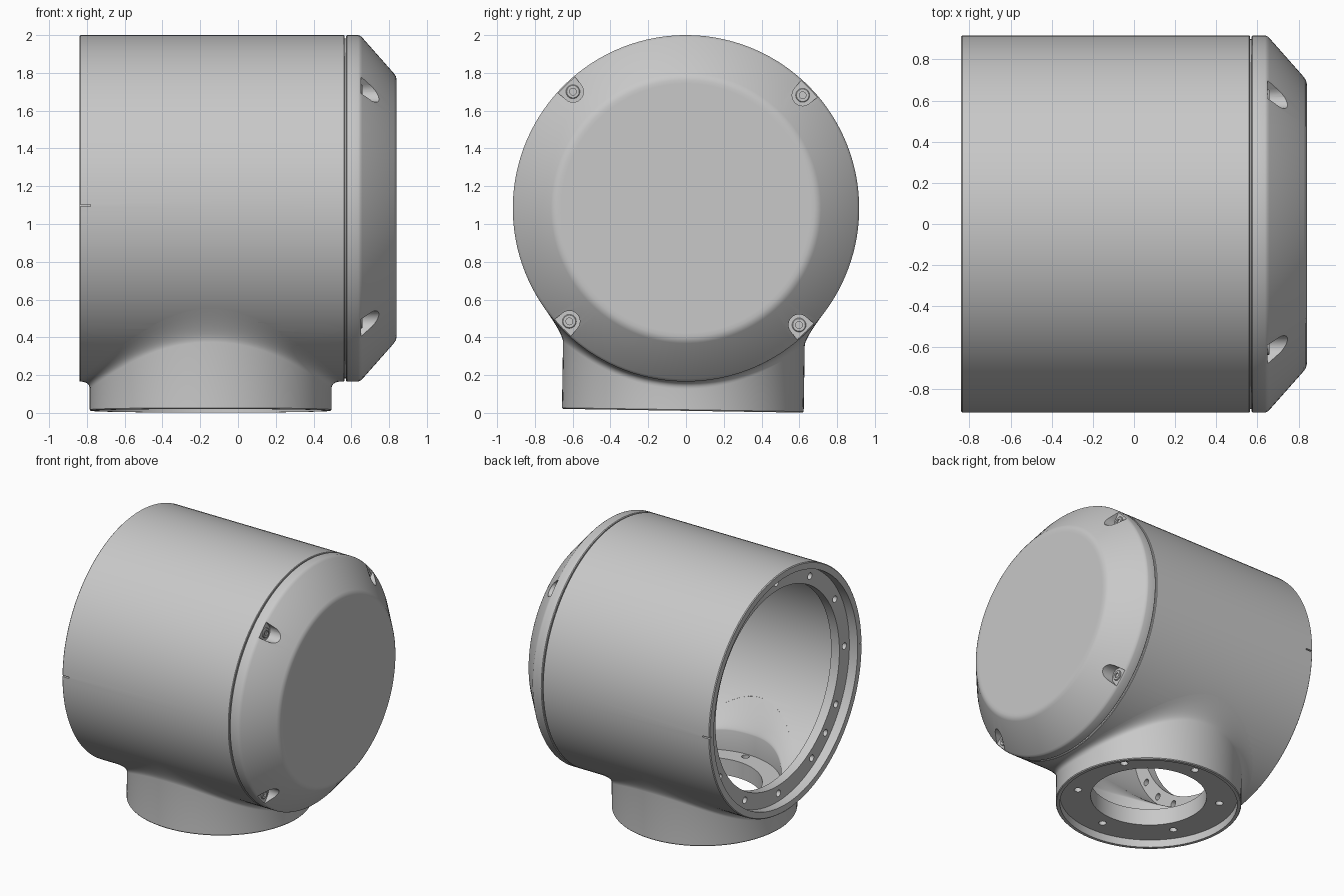
import bpy, bmesh
from math import sin, cos, pi, sqrt, radians
from mathutils import Matrix, Vector

cube = bpy.data.objects.get("Cube")
if cube:
    bpy.data.objects.remove(cube)

# Local frame: barrel axis is x through the origin, then lifted and tilted a little
PLACE = Matrix.Translation((0, 0, 1.083)) @ Matrix.Rotation(-0.0157, 4, 'X')
R, BORE = 0.917, 0.85
STEM_X, STEM_R, CAVITY_R = -0.145, 0.64, 0.53

grey = bpy.data.materials.new("satin_grey")
grey.use_nodes = True
grey.diffuse_color = (0.58, 0.58, 0.58, 1)
grey.node_tree.nodes["Principled BSDF"].inputs["Base Color"].default_value = grey.diffuse_color


def finish(name, bm):
    bmesh.ops.remove_doubles(bm, verts=bm.verts, dist=1e-5)
    bmesh.ops.recalc_face_normals(bm, faces=bm.faces)
    mesh = bpy.data.meshes.new(name)
    bm.to_mesh(mesh)
    bm.free()
    mesh.materials.append(grey)
    ob = bpy.data.objects.new(name, mesh)
    bpy.context.collection.objects.link(ob)
    ob.matrix_world = PLACE
    return ob


def revolve(name, profile, place, segs=96):
    """Closed loft: profile(angle) gives (radius, height) points."""
    bm = bmesh.new()
    rings = []
    for i in range(segs):
        a = 2 * pi * i / segs
        rings.append([(bm.verts.new(place(r, h, a)), r) for r, h in profile(a)])
    for i in range(segs):
        p, q = rings[i], rings[(i + 1) % segs]
        for j in range(len(p)):
            k = (j + 1) % len(p)
            if p[j][1] > 0 or p[k][1] > 0:
                bm.faces.new((p[j][0], p[k][0], q[k][0], q[j][0]))
    return finish(name, bm)


def around_x(r, h, a):
    return Vector((h, r * cos(a), r * sin(a)))


def around_stem(r, h, a):
    return Vector((STEM_X + r * cos(a), r * sin(a), h))


def flat(r, h, a):
    return Vector((r * cos(a), r * sin(a), h))


def prism(bm, points, direction):
    """Extrude a planar outline into a solid."""
    face = bm.faces.new([bm.verts.new(p) for p in points])
    top = bmesh.ops.extrude_face_region(bm, geom=[face])["geom"]
    bmesh.ops.translate(bm, vec=direction,
                        verts=[v for v in top if isinstance(v, bmesh.types.BMVert)])


def circle(center, r, place, n=16):
    return [center + place(r, 0, 2 * pi * i / n) for i in range(n)]


def cut(ob, bm):
    cutter = finish("cutter", bm)
    cutter.hide_render = True
    mod = ob.modifiers.new("cut", 'BOOLEAN')
    mod.operation, mod.solver, mod.object = 'DIFFERENCE', 'EXACT', cutter
    bpy.context.view_layer.objects.active = ob
    bpy.ops.object.modifier_apply(modifier=mod.name)
    bpy.data.objects.remove(cutter)


def inner_flare(a):
    return .02 + .135 * sin(a) ** 2


# Hollow barrel with a recessed bolt flange at the open end
barrel_profile = [(0, .5), (BORE, .5), (BORE, -.70), (.745, -.70), (.745, -.77), (.865, -.77),
                  (.865, -.84), (.911, -.84), (R, -.834), (R, .56), (.913, .564), (0, .564)]
barrel = revolve("barrel", lambda a: barrel_profile, around_x, 128)

# Opening into the stem
bm = bmesh.new()
angles = [2 * pi * i / 96 for i in range(96)]
prism(bm, [around_stem(CAVITY_R + inner_flare(a) - .006, -1.2, a) for a in angles],
      Vector((0, 0, .9)))
cut(barrel, bm)

# Flange bolt holes, one extra locating hole, and two alignment notches in the rim
bm = bmesh.new()
for deg in [30 * i for i in range(12)] + [225]:
    a = radians(deg)
    prism(bm, circle(around_x(.805, -.80, a), .025, around_x), Vector((.14, 0, 0)))
for side in (-1, 1):
    y0, y1 = side * .895, side * .95
    prism(bm, [(-.9, y0, -.005), (-.9, y1, -.005), (-.9, y1, .005), (-.9, y0, .005)],
          Vector((.12, 0, 0)))
cut(barrel, bm)

# End cap with a chamfered rim
cap_profile = [(0, .55), (.9, .55), (.9, .572), (.912, .572), (R, .577), (R, .637), (.913, .647),
               (.904, .658), (.715, .825), (.70, .835), (.68, .84), (.66, .84), (0, .84)]
cap = revolve("end_cap", lambda a: cap_profile, around_x, 128)

# Screw pockets, open to the outside
SCREW_ANGLES = [radians(45 + 90 * i) for i in range(4)]
bm = bmesh.new()
for a in SCREW_ANGLES:
    out, side = around_x(1, 0, a), around_x(1, 0, a + pi / 2)
    outline = [out * .97 - side * .07, out * .97 + side * .07]
    for i in range(13):
        t = pi / 2 + pi * i / 12
        outline.append(out * (.86 + .056 * cos(t)) + side * .056 * sin(t))
    prism(bm, [p + Vector((.65, 0, 0)) for p in outline], Vector((.4, 0, 0)))
cut(cap, bm)

# Socket screws
screw_profile = [(0, .64), (.037, .64), (.037, .655), (.033, .659),
                 (.018, .659), (.018, .648), (0, .648)]
screws = [revolve("cap_screw", lambda a: screw_profile,
                  lambda r, h, t, c=c: around_x(.86, 0, c) + around_x(r, h, t), 24)
          for c in SCREW_ANGLES]


def blend(a, radius, flare, barrel_r, drop):
    """Curve from the barrel surface down to a vertical stem wall."""
    s2 = sin(a) ** 2
    r_end = radius + flare
    root = sqrt(barrel_r ** 2 - r_end ** 2 * s2)
    z_mid = -root - flare * r_end * s2 / root
    pts = []
    for i in range(9):
        t = 1 - i / 8
        pts.append((radius + flare * t * t,
                    (1 - t) ** 2 * (z_mid - drop) - 2 * t * (1 - t) * -z_mid - t * t * root))
    return pts


# Stem, flared to blend into the barrel inside and out
def stem_profile(a):
    s2 = sin(a) ** 2
    outer = blend(a, STEM_R, .055 + .045 * s2, R, .04)
    inner = blend(a, CAVITY_R, inner_flare(a), BORE, .02)
    foot = [(STEM_R, -1.066), (.635, -1.072), (.612, -1.072), (.612, -1.015), (.40, -1.015),
            (.40, -.89), (CAVITY_R, -.89)]
    return outer + foot + inner[::-1] + [(.62, -sqrt(.89 ** 2 - .62 ** 2 * s2))]


stem = revolve("stem", stem_profile, around_stem)

# Stem bolt holes
bm = bmesh.new()
for i in range(6):
    a = radians(30 + 60 * i)
    prism(bm, circle(around_stem(.495, -1.1, a), .027, flat), Vector((0, 0, .25)))
cut(stem, bm)

# Smooth curved surfaces, keep edges crisp
bpy.ops.object.select_all(action='DESELECT')
for ob in [barrel, cap, stem] + screws:
    ob.select_set(True)
bpy.context.view_layer.objects.active = barrel
bpy.ops.object.shade_smooth_by_angle(angle=radians(32))
